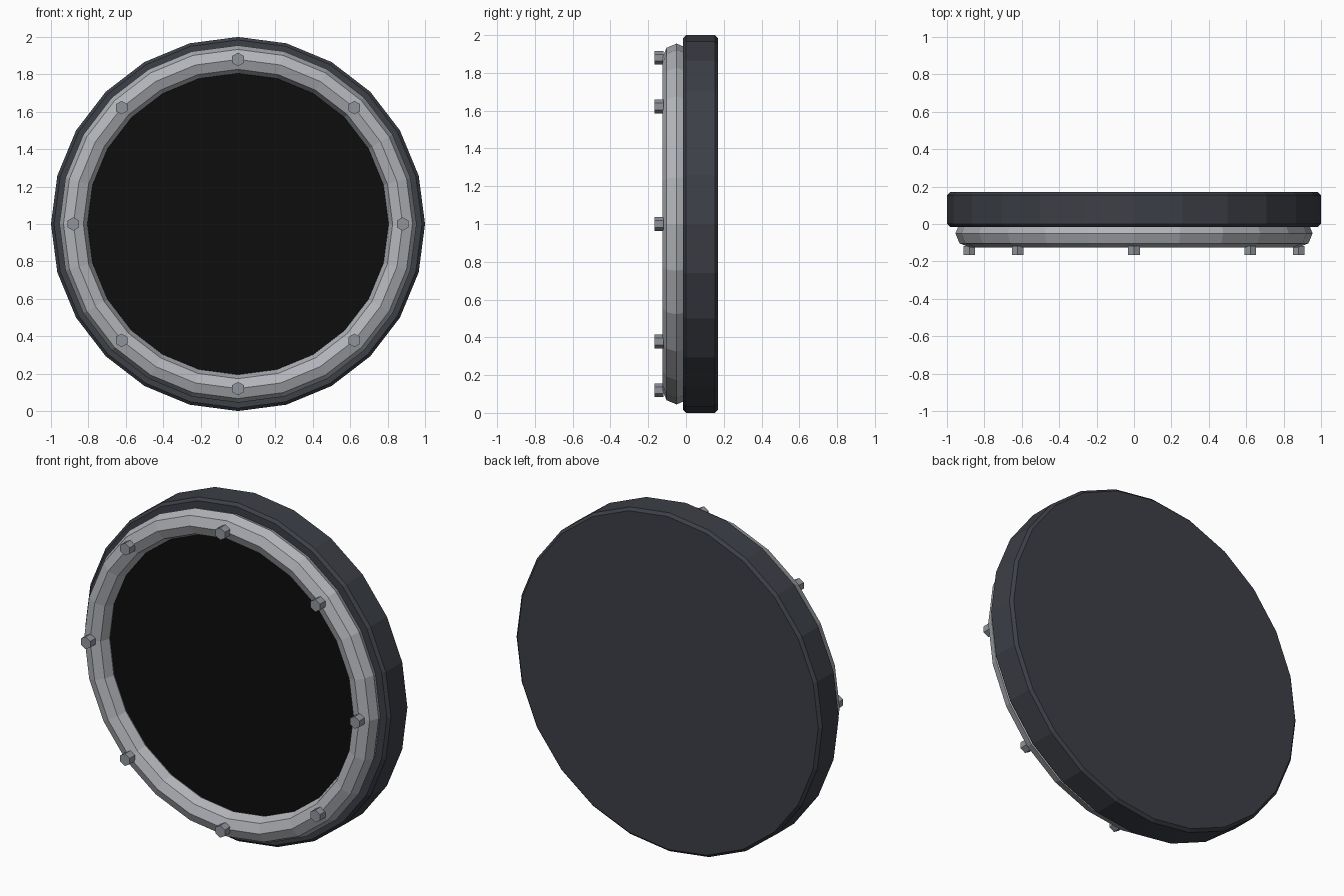
import bpy
from math import pi, sin, cos

if "Cube" in bpy.data.objects:
    bpy.data.objects.remove(bpy.data.objects["Cube"])

SIDES = 24
CENTRE_Z = 1.0
FACE_FRONT = (pi / 2, 0, 0)  # turns local +z towards -y


def material(name, rgb):
    m = bpy.data.materials.new(name)
    m.diffuse_color = (*rgb, 1)
    m.use_nodes = True
    m.node_tree.nodes["Principled BSDF"].inputs["Base Color"].default_value = m.diffuse_color
    return m


dark = material("dark_metal", (0.045, 0.05, 0.062))
steel = material("light_steel", (0.45, 0.46, 0.49))
bolt_grey = material("bolt_grey", (0.28, 0.30, 0.33))
black = material("black_glass", (0.004, 0.004, 0.004))


def finish(name, mat):
    ob = bpy.context.object
    ob.name = name
    ob.data.materials.append(mat)
    return ob


def disc(name, sides, radius, y0, y1, mat, x=0, z=CENTRE_Z):
    bpy.ops.mesh.primitive_cylinder_add(
        vertices=sides, radius=radius, depth=y1 - y0,
        location=(x, (y0 + y1) / 2, z), rotation=FACE_FRONT)
    return finish(name, mat)


# Thick backing disc with a small chamfer on both rims
body = disc("backing_disc", SIDES, 1.0, -0.015, 0.17, dark)
bevel = body.modifiers.new("rim_chamfer", "BEVEL")
bevel.width = 0.016
bevel.segments = 1
bevel.limit_method = "ANGLE"
bevel.angle_limit = pi / 3

# Faceted rim ring
bpy.ops.mesh.primitive_torus_add(
    major_segments=SIDES, minor_segments=8, major_radius=0.88,
    minor_radius=0.075, location=(0, -0.05, CENTRE_Z), rotation=FACE_FRONT)
finish("rim_ring", steel)

# Dark glass pane inside the ring
disc("glass_pane", SIDES, 0.82, -0.04, 0.0, black)

# Eight hexagonal bolts round the ring
for i in range(8):
    a = i * pi / 4
    disc(f"bolt_{i + 1}", 6, 0.036, -0.167, -0.118, bolt_grey,
         x=0.88 * cos(a), z=CENTRE_Z + 0.88 * sin(a))
